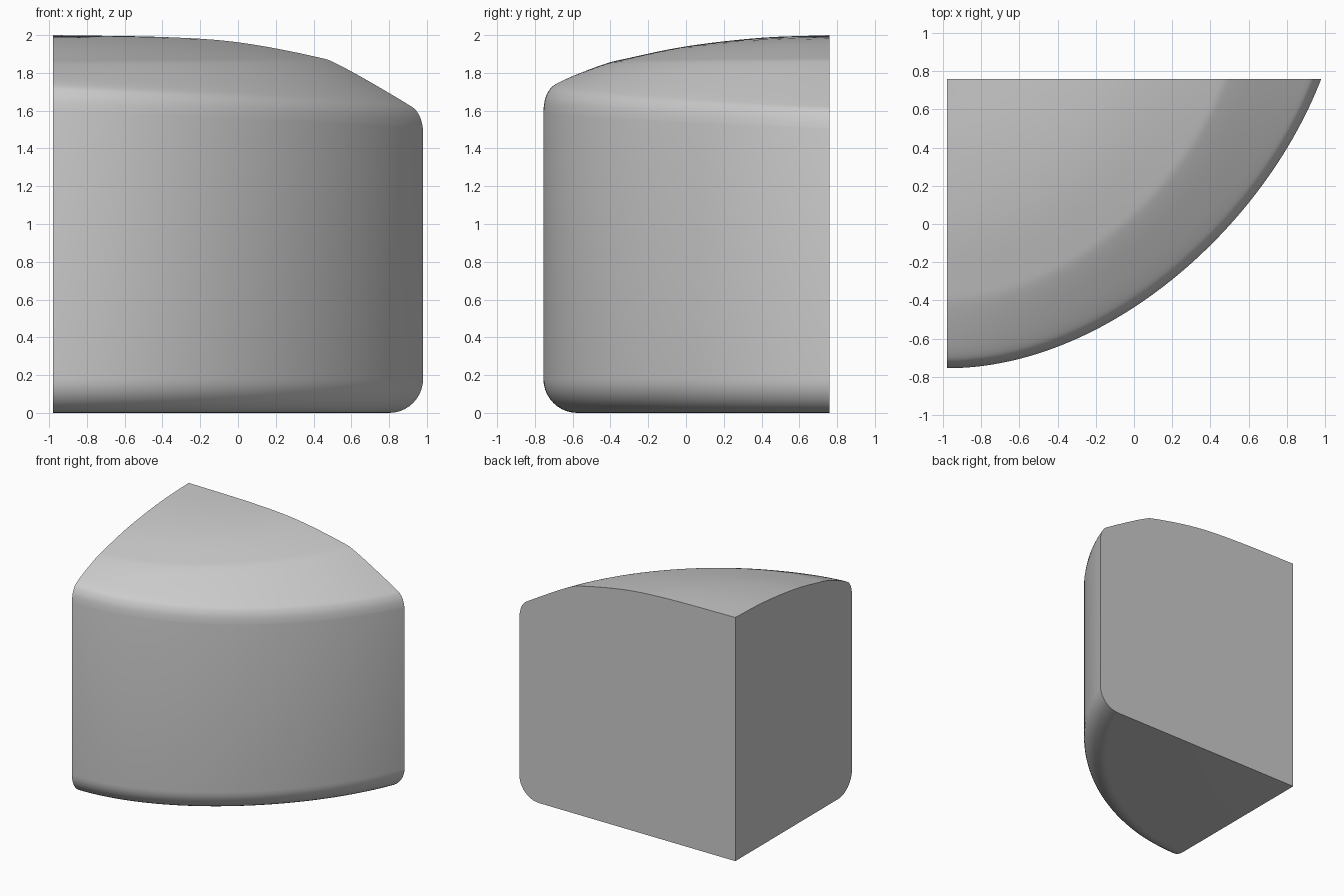
import bpy, bmesh, math
from mathutils import Vector

cube = bpy.data.objects.get("Cube")
if cube:
    bpy.data.objects.remove(cube)

grey = bpy.data.materials.new("plain grey")
grey.use_nodes = True
grey.diffuse_color = (0.6, 0.6, 0.6, 1)
grey.node_tree.nodes["Principled BSDF"].inputs["Base Color"].default_value = (0.6, 0.6, 0.6, 1)

CORNER = Vector((-0.98, 0.76))
COLUMNS, STEPS, ARC = 64, 6, 10

# Crown outlines at the two cut planes: (fraction of the way out, height)
SIDE = [(0, 2), (.24, 1.985), (.5, 1.94), (.704, 1.878), (.8, 1.84), (.945, 1.75), (.987, 1.69), (1, 1.6)]
BACK = [(0, 2), (.296, 1.99), (.5, 1.962), (.704, 1.888), (.78, 1.835), (.945, 1.65), (.985, 1.59), (1, 1.5)]


def bezier(a, b, c, d, t):
    u = 1 - t
    return a * u**3 + b * 3 * u * u * t + c * 3 * u * t * t + d * t**3


def smooth_path(points):
    """Catmull-Rom curve through the points, ending vertically."""
    p = [Vector(q) for q in points]
    p = [2 * p[0] - p[1]] + p + [Vector((1, p[-1].y - 0.1))]
    out = []
    for i in range(1, len(p) - 2):
        m0, m1 = (p[i + 1] - p[i - 1]) / 6, (p[i + 2] - p[i]) / 6
        out += [bezier(p[i], p[i] + m0, p[i + 1] - m1, p[i + 1], k / STEPS) for k in range(STEPS)]
    return out + [p[-2]]


def outline(t):
    """Curved front wall in plan, from the right cut to the back cut."""
    return bezier(Vector((-.98, -.755)), Vector((-.145, -.755)),
                  Vector((.68, -.02)), Vector((.98, .76)), t)


side, back = smooth_path(SIDE), smooth_path(BACK)
bm = bmesh.new()
top = bm.verts.new((*CORNER, 2))
base = bm.verts.new((*CORNER, 0))
columns = []
for i in range(COLUMNS + 1):
    t = i / COLUMNS
    reach = outline(t) - CORNER
    path = [a.lerp(b, t) for a, b in zip(side, back)][1:]
    # Rounded lower edge
    radius = 0.18
    inset = radius / reach.length
    for k in range(ARC + 1):
        angle = math.pi / 2 * k / ARC
        path.append(Vector((1 - inset * (1 - math.cos(angle)), radius * (1 - math.sin(angle)))))
    columns.append([bm.verts.new((*(CORNER + reach * p.x), p.y)) for p in path])

# Crown, wall and underside
for a, b in zip(columns, columns[1:]):
    bm.faces.new((top, a[0], b[0]))
    bm.faces.new((base, b[-1], a[-1]))
    for k in range(len(a) - 1):
        bm.faces.new((a[k], a[k + 1], b[k + 1], b[k]))
# Two flat cut faces
for end in (columns[0], columns[-1]):
    bm.faces.new([top] + end + [base])
bmesh.ops.recalc_face_normals(bm, faces=bm.faces)

mesh = bpy.data.meshes.new("rounded_wedge")
bm.to_mesh(mesh)
bm.free()
mesh.materials.append(grey)
wedge = bpy.data.objects.new("rounded_wedge", mesh)
bpy.context.collection.objects.link(wedge)
bpy.context.view_layer.objects.active = wedge
wedge.select_set(True)
bpy.ops.object.shade_smooth_by_angle(angle=math.radians(35))
